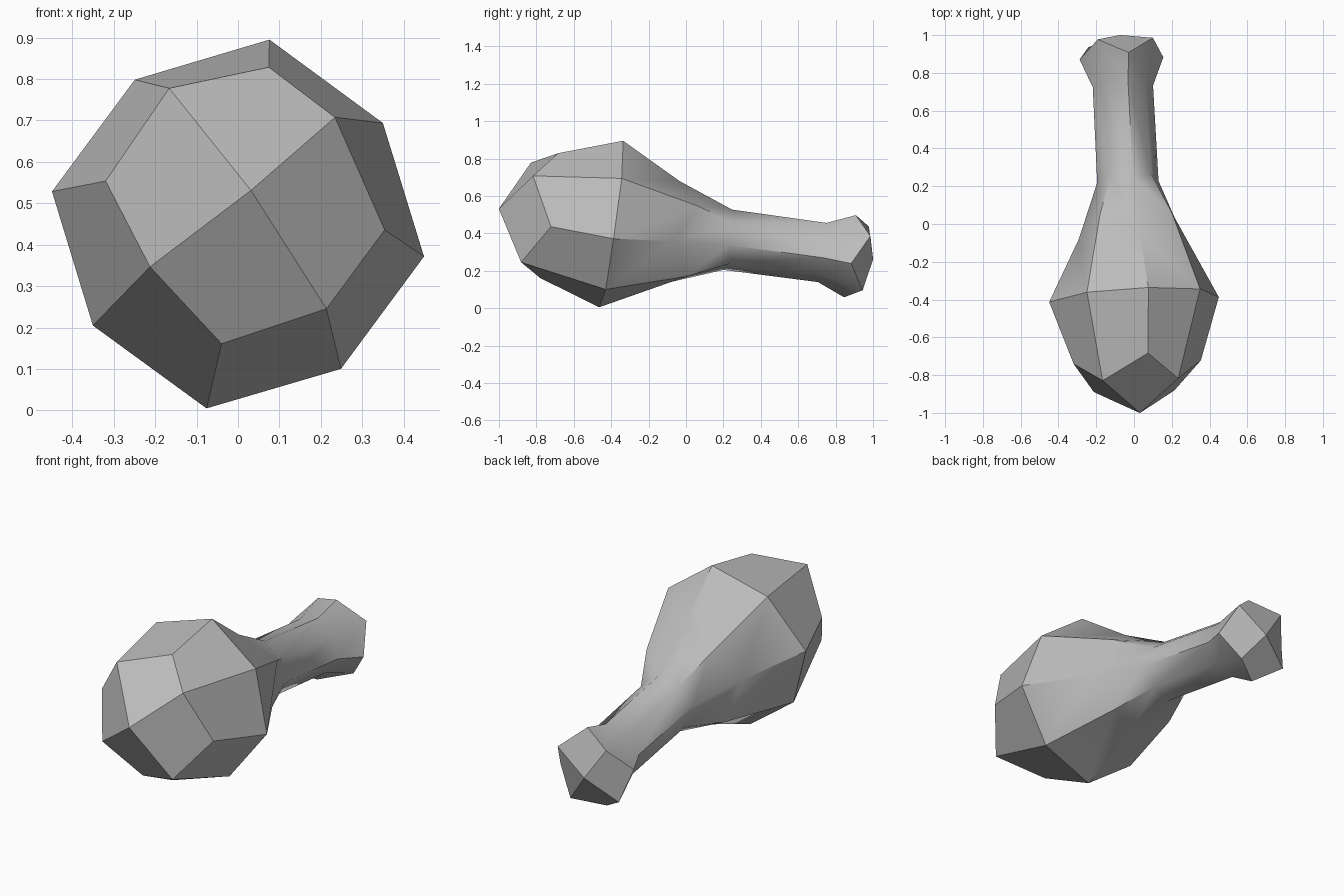
import bpy, bmesh
from math import cos, sin, radians
from mathutils import Vector

cube = bpy.data.objects.get("Cube")
if cube:
    bpy.data.objects.remove(cube, do_unlink=True)

# Slightly tilted long axis, with its own right and up directions
CENTRE = Vector((0, -0.4, 0.45))
AXIS = Vector((-0.052, 1, -0.135)).normalized()
UP = Vector((0, 0, 1))
UP = (UP - AXIS * UP.dot(AXIS)).normalized()
RIGHT = AXIS.cross(UP)
SIDES = 8
START_ANGLE = 80


def axis_point(distance, radius=0, angle=0):
    a = radians(angle)
    return CENTRE + AXIS * distance + (RIGHT * cos(a) + UP * sin(a)) * radius


# Each ring: corner distance, corner radius, between distance, between radius
rings = {
    "front": (-0.335, 0.342, -0.46, 0.31),
    "belly": (0, 0.456, 0.005, 0.43),
    "shoulder": (0.33, 0.28, 0.435, 0.272),
    "neck": (0.63, 0.165, 0.657, 0.152),
    "grip": (1.14, 0.162, 1.155, 0.15),
    "flare": (1.29, 0.225, 1.375, 0.21),
}

bm = bmesh.new()


def add_ring(name, shape):
    corner_t, corner_r, between_t, between_r = shape
    loop = []
    for i in range(SIDES):
        angle = START_ANGLE + i * 360 / SIDES
        t, r = (between_t, between_r) if i % 2 else (corner_t, corner_r)
        # The nose is a little narrower across one diagonal
        if name == "front" and i % 2:
            r += 0.018 if i % 4 == 1 else -0.02
            angle += 8 if i == SIDES - 1 else 0
        loop.append(bm.verts.new(axis_point(t, r, angle)))
    return loop


def cap(loop, distance):
    """Close an end with four quads that meet at a pole."""
    pole = bm.verts.new(axis_point(distance))
    for i in range(0, SIDES, 2):
        bm.faces.new((pole, loop[i - 1], loop[i], loop[i + 1]))


# Rounded head, neck and flared end as one skin
loops = [add_ring(name, shape) for name, shape in rings.items()]
for a, b in zip(loops, loops[1:]):
    for i in range(SIDES):
        j = (i + 1) % SIDES
        bm.faces.new((a[i], a[j], b[j], b[i]))
cap(loops[0], -0.607)
cap(loops[-1], 1.415)
bmesh.ops.recalc_face_normals(bm, faces=bm.faces)

mesh = bpy.data.meshes.new("club_body")
bm.to_mesh(mesh)
bm.free()
club = bpy.data.objects.new("club_body", mesh)
bpy.context.collection.objects.link(club)

# Plain grey
grey = bpy.data.materials.new("plain_grey")
grey.use_nodes = True
colour = (0.5, 0.5, 0.5, 1)
grey.diffuse_color = colour
grey.node_tree.nodes["Principled BSDF"].inputs["Base Color"].default_value = colour
mesh.materials.append(grey)

# Soft facets with the strongest edges kept sharp
bpy.ops.object.select_all(action="DESELECT")
club.select_set(True)
bpy.context.view_layer.objects.active = club
bpy.ops.object.shade_smooth_by_angle(angle=radians(35))
